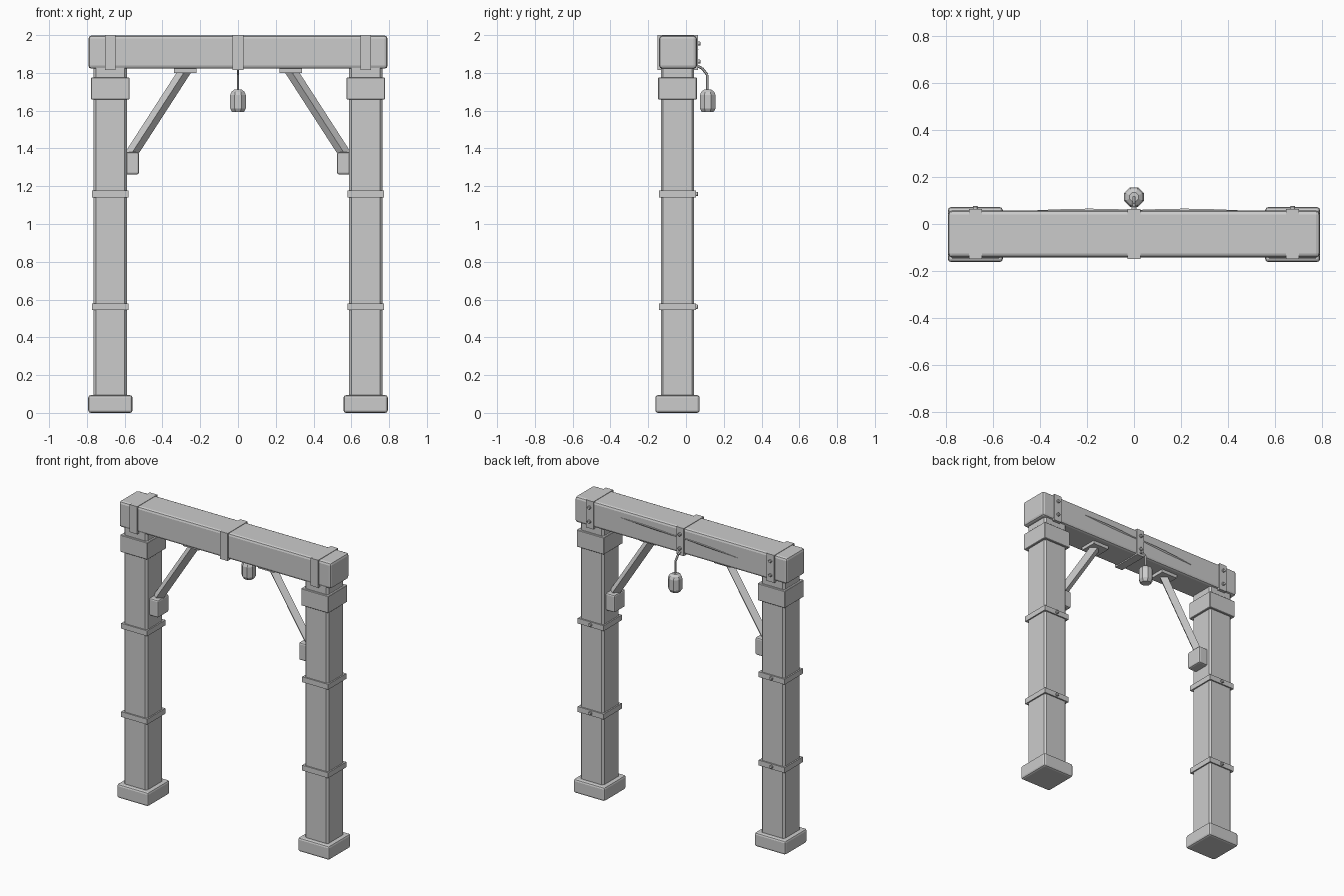
import bpy, bmesh, math
from mathutils import Matrix, Vector

cube = bpy.data.objects.get("Cube")
if cube:
    bpy.data.objects.remove(cube, do_unlink=True)

grey = bpy.data.materials.new("plain grey")
grey.use_nodes = True
COLOUR = (0.6, 0.6, 0.6, 1)
grey.diffuse_color = COLOUR
grey.node_tree.nodes["Principled BSDF"].inputs["Base Color"].default_value = COLOUR


def finish(name, bm, bevel=0, segments=1):
    """Turn a bmesh into a named, coloured object with an optional chamfer."""
    bmesh.ops.recalc_face_normals(bm, faces=bm.faces)
    mesh = bpy.data.meshes.new(name)
    bm.to_mesh(mesh)
    bm.free()
    mesh.materials.append(grey)
    obj = bpy.data.objects.new(name, mesh)
    bpy.context.collection.objects.link(obj)
    if bevel:
        mod = obj.modifiers.new("chamfer", 'BEVEL')
        mod.width = bevel
        mod.segments = segments


def box(name, x, y, z, bevel=0, segments=1):
    """Box from three (low, high) ranges."""
    bm = bmesh.new()
    bmesh.ops.create_cube(bm, size=1)
    for v in bm.verts:
        v.co = [r[0] + (c + 0.5) * (r[1] - r[0]) for c, r in zip(v.co, (x, y, z))]
    finish(name, bm, bevel, segments)


def rod(name, a, b, radius, sides, bevel=0):
    """Prism running from point a to point b."""
    a, b = Vector(a), Vector(b)
    turn = (b - a).to_track_quat('Z', 'Y').to_matrix().to_4x4()
    bm = bmesh.new()
    bmesh.ops.create_cone(bm, cap_ends=True, segments=sides, radius1=radius,
                          radius2=radius, depth=(b - a).length,
                          matrix=Matrix.Translation((a + b) / 2) @ turn)
    finish(name, bm, bevel)


def bolt(name, x, y, z):
    rod(name, (x, y - 0.01, z), (x, y + 0.012, z), 0.012, 8, bevel=0.003)


def splinter(name, x0, x1, z0, z1, y, width):
    """Thin lens-shaped ridge of raised grain on the back of the beam."""
    bm = bmesh.new()
    n = 8
    rows = []
    for i in range(n + 1):
        t = i / n
        swell = math.sin(math.pi * t) + 0.02
        x, z = x0 + (x1 - x0) * t, z0 + (z1 - z0) * t
        rows.append([bm.verts.new((x, y - 0.004, z - width * swell)),
                     bm.verts.new((x, y + 0.008 * swell, z + width * swell * 0.6)),
                     bm.verts.new((x, y - 0.004, z + width * swell))])
    for p, q in zip(rows, rows[1:]):
        for k in range(3):
            bm.faces.new((p[k], p[(k + 1) % 3], q[(k + 1) % 3], q[k]))
    bm.faces.new(rows[0])
    bm.faces.new(rows[-1])
    finish(name, bm)


def span(centre, half):
    return (centre - half, centre + half)


MID = -0.045      # depth of the frame's centre line
POST = 0.676      # distance of each post from the centre

# Crossbeam
box("crossbeam", (-0.792, 0.792), (-0.142, 0.057), (1.822, 1.997), 0.016, 2)
splinter("beam_splinter_left", 0.47, -0.04, 1.945, 1.925, 0.057, 0.008)
splinter("beam_splinter_right", 0.06, -0.44, 1.935, 1.905, 0.057, 0.008)

# Straps wrapped round the beam, bolted at the back
for label, x in (("right", -POST), ("centre", 0), ("left", POST)):
    box(f"beam_strap_{label}", span(x, 0.028), (-0.15, 0.064), (1.814, 2.0))
    for level, z in (("upper", 1.955), ("lower", 1.86)):
        bolt(f"strap_bolt_{label}_{level}", x, 0.064, z)

for label, s in (("right", -1), ("left", 1)):
    # Post with foot, collar and bands
    x = s * POST
    box(f"post_{label}", span(x, 0.088), span(MID, 0.088), (0.05, 1.85), 0.012)
    box(f"post_foot_{label}", span(x, 0.117), span(MID, 0.117), (0, 0.094), 0.013, 2)
    box(f"post_collar_{label}", span(x, 0.102), span(MID, 0.102), (1.66, 1.775), 0.003)
    for level, z in (("lower", 0.562), ("upper", 1.159)):
        box(f"post_band_{label}_{level}", span(x, 0.097), span(MID, 0.097), span(z, 0.018))
        bolt(f"band_bolt_{label}_{level}", x, MID + 0.097, z)
    # Diagonal brace between a block on the post and a plate under the beam
    inner = sorted((s * 0.525, s * 0.6))
    box(f"brace_block_{label}", inner, span(MID, 0.058), (1.262, 1.38), 0.01, 2)
    box(f"brace_plate_{label}", span(s * 0.28, 0.06), span(MID, 0.058), (1.8, 1.83))
    rod(f"brace_{label}", (s * 0.585, MID, 1.34), (s * 0.278, MID, 1.815), 0.032, 4)

# Hanging lantern on a bent hook
hook = [(0, 0.05, 1.84), (0, 0.085, 1.825), (0, 0.113, 1.79), (0, 0.113, 1.7)]
for i, (a, b) in enumerate(zip(hook, hook[1:])):
    rod(f"hook_{i + 1}", a, b, 0.007, 6)

bm = bmesh.new()
sides = 8
profile = [(0.02, 1.712), (0.037, 1.7), (0.045, 1.682), (0.045, 1.612), (0.033, 1.592)]
rings = []
for r, z in profile:
    angles = [math.tau * (k + 0.5) / sides for k in range(sides)]
    rings.append([bm.verts.new((r * math.cos(t), 0.115 + r * math.sin(t), z)) for t in angles])
for p, q in zip(rings, rings[1:]):
    for k in range(sides):
        bm.faces.new((p[k], p[(k + 1) % sides], q[(k + 1) % sides], q[k]))
bm.faces.new(rings[0])
bm.faces.new(rings[-1])
finish("lantern", bm)
